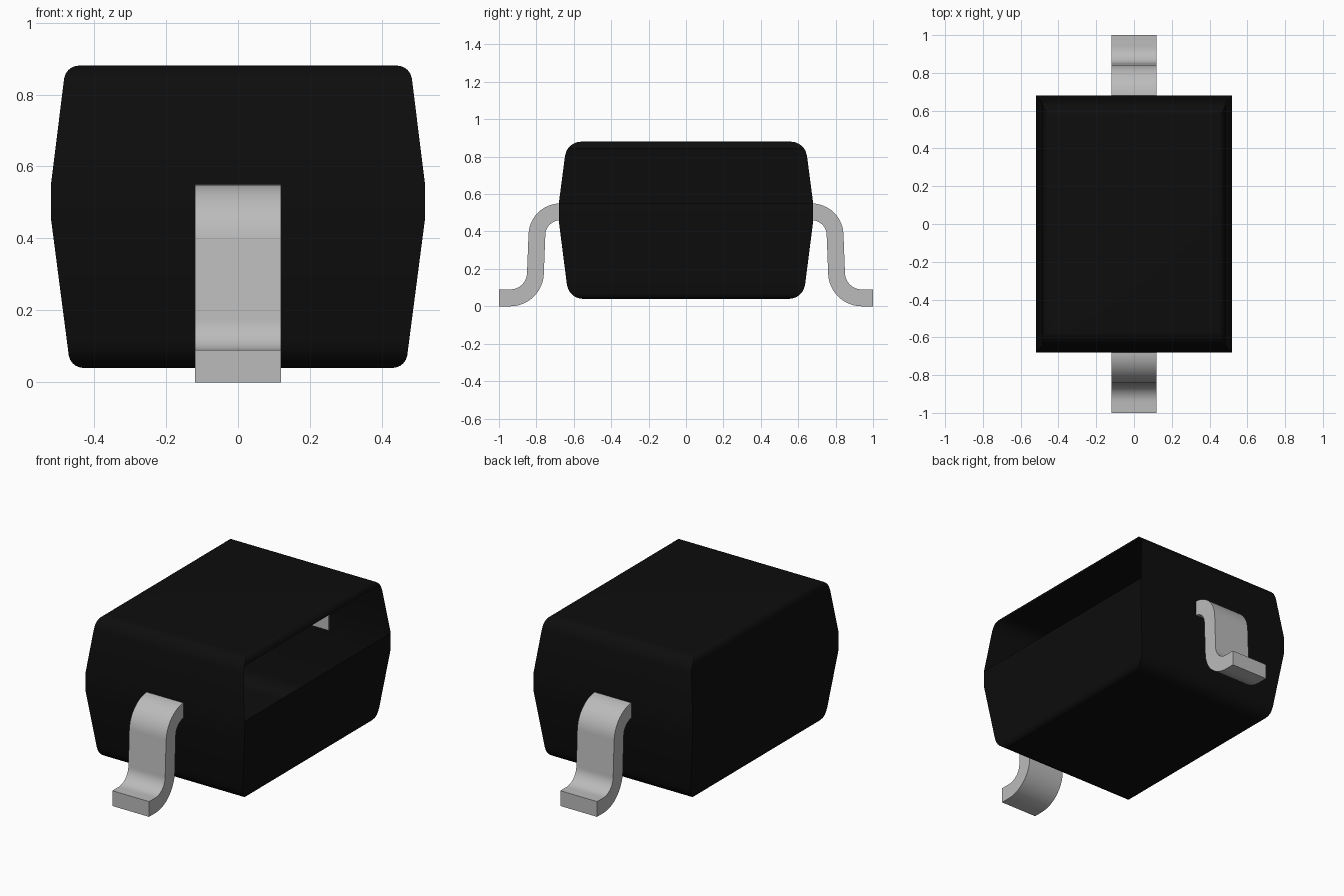
import bpy, bmesh, math

cube = bpy.data.objects.get("Cube")
if cube:
    bpy.data.objects.remove(cube, do_unlink=True)


def material(name, colour, rough):
    m = bpy.data.materials.new(name)
    m.use_nodes = True
    m.diffuse_color = (*colour, 1)
    bsdf = m.node_tree.nodes["Principled BSDF"]
    bsdf.inputs["Base Color"].default_value = (*colour, 1)
    bsdf.inputs["Roughness"].default_value = rough
    return m


BLACK = material("black plastic", (0.004, 0.004, 0.004), 0.6)
METAL = material("light grey metal", (0.5, 0.5, 0.5), 0.5)


def finish(name, bm, mat):
    mesh = bpy.data.meshes.new(name)
    bm.to_mesh(mesh)
    bm.free()
    ob = bpy.data.objects.new(name, mesh)
    bpy.context.collection.objects.link(ob)
    mesh.materials.append(mat)
    bpy.ops.object.select_all(action='DESELECT')
    ob.select_set(True)
    bpy.context.view_layer.objects.active = ob
    bpy.ops.object.shade_smooth_by_angle(angle=math.radians(30))
    return ob


# Body: rectangular rings, tapered both ways from a straight waist
BOTTOM, LOW, HIGH, TOP = 0.04, 0.455, 0.55, 0.88


def half_size(z, waist, bottom, top, r):
    if z > HIGH:
        size = waist + (top - waist) * (z - HIGH) / (TOP - HIGH)
    elif z < LOW:
        size = waist + (bottom - waist) * (LOW - z) / (LOW - BOTTOM)
    else:
        size = waist
    # rounded rim
    t = max(0.0, 1 - min(z - BOTTOM, TOP - z) / r)
    return size - r * (1 - math.sqrt(max(0.0, 1 - t * t)))


RIM = [0, 0.002, 0.006, 0.012, 0.022, 0.035, 0.05, 0.075]
levels = [BOTTOM + d for d in RIM] + [LOW, HIGH] + [TOP - d for d in reversed(RIM)]
bm = bmesh.new()
rings = []
for z in levels:
    hx = half_size(z, 0.52, 0.466, 0.479, 0.035)
    hy = half_size(z, 0.68, 0.627, 0.637, 0.075)
    rings.append([bm.verts.new((sx * hx, sy * hy, z))
                  for sx, sy in ((-1, -1), (1, -1), (1, 1), (-1, 1))])
bm.faces.new(rings[0][::-1])
bm.faces.new(rings[-1])
for a, b in zip(rings, rings[1:]):
    for i in range(4):
        j = (i + 1) % 4
        bm.faces.new((a[i], a[j], b[j], b[i]))
bmesh.ops.recalc_face_normals(bm, faces=bm.faces)
# Open upper slope on the +x side
gap = [f for f in bm.faces
       if f.normal.x > 0.7 and HIGH < f.calc_center_median().z < TOP - 0.035]
bmesh.ops.delete(bm, geom=gap, context='FACES')
finish("body", bm, BLACK)


# Leads: S-bent strip swept across x
def arc(cy, cz, r, a0, a1, n=12):
    steps = [math.radians(a0 + (a1 - a0) * i / n) for i in range(n + 1)]
    return [(cy + r * math.cos(a), cz + r * math.sin(a)) for a in steps]


T, W = 0.045, 0.12


def strip_side(offset):
    return (arc(0.672, 0.38, 0.125 + offset, 90, 4)
            + arc(0.94, 0.18, 0.135 - offset, 184, 270)
            + [(1.0, 0.045 + offset)])


def make_lead(name, side):
    outline = strip_side(T) + strip_side(-T)[::-1]
    bm = bmesh.new()
    face = bm.faces.new([bm.verts.new((-W, side * y, z)) for y, z in outline])
    new = bmesh.ops.extrude_face_region(bm, geom=[face])["geom"]
    bmesh.ops.translate(bm, vec=(2 * W, 0, 0),
                        verts=[v for v in new if isinstance(v, bmesh.types.BMVert)])
    bmesh.ops.recalc_face_normals(bm, faces=bm.faces)
    finish(name, bm, METAL)


make_lead("front_lead", -1)
make_lead("back_lead", 1)
